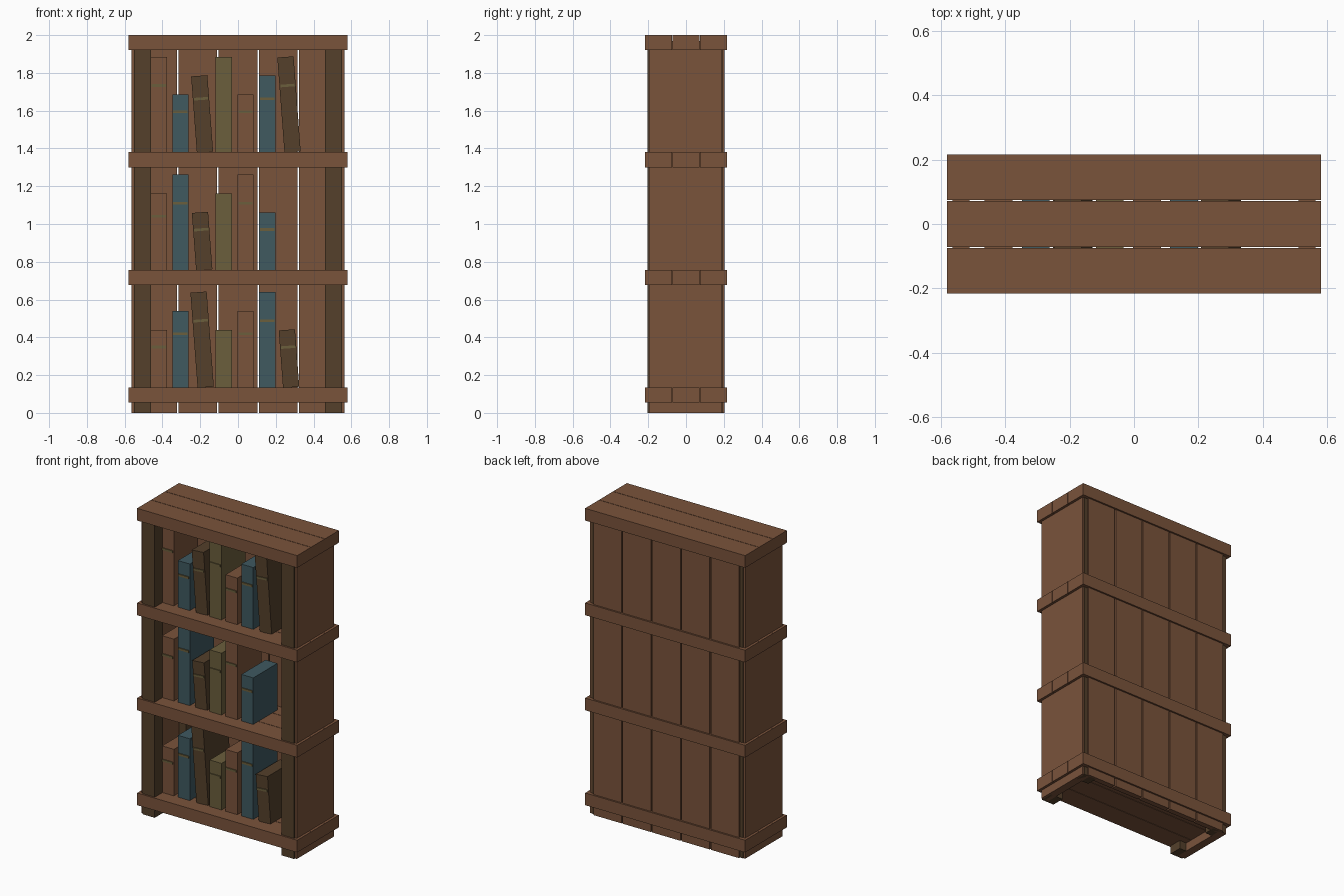
import bpy
from mathutils import Matrix, Vector

cube = bpy.data.objects.get("Cube")
if cube:
    bpy.data.objects.remove(cube, do_unlink=True)


def make_material(name, color):
    mat = bpy.data.materials.new(name)
    mat.use_nodes = True
    mat.diffuse_color = (*color, 1)
    mat.node_tree.nodes["Principled BSDF"].inputs["Base Color"].default_value = (*color, 1)
    return mat


wood = make_material("warm brown wood", (0.195, 0.087, 0.044))
dark = make_material("dark brown", (0.089, 0.051, 0.024))
blue = make_material("slate blue", (0.05, 0.10, 0.117))
olive = make_material("olive", (0.147, 0.112, 0.045))


def box(name, low, high, mat):
    """Axis-aligned box between two corners."""
    low, high = Vector(low), Vector(high)
    bpy.ops.mesh.primitive_cube_add(size=1, location=(low + high) / 2)
    obj = bpy.context.object
    obj.name = name
    obj.data.transform(Matrix.Diagonal((*(high - low), 1)))
    obj.data.materials.append(mat)
    return obj


# Shelves, each of three planks with narrow gaps
shelf_tops = [0.135, 0.757, 1.38, 2.0]
for top in shelf_tops:
    for y in (-0.145, 0, 0.145):
        box("shelf_plank", (-0.58, y - 0.071, top - 0.08), (0.58, y + 0.071, top), wood)

# Side panels and corner posts
for side, sign in (("left", 1), ("right", -1)):
    inner, outer = sorted((0.51 * sign, 0.563 * sign))
    box(side + "_panel", (inner, -0.195, 0), (outer, 0.19, 1.97), wood)
    inner, outer = sorted((0.46 * sign, 0.55 * sign))
    box(side + "_front_post", (inner, -0.205, 0), (outer, -0.12, 1.96), dark)
    box(side + "_back_post", (inner, 0.12, 0), (outer, 0.194, 1.96), dark)

# Back boards
for i in range(5):
    x = (i - 2) * 0.213
    box("back_board", (x - 0.102, 0.17, 0), (x + 0.102, 0.205, 1.96), wood)

# Books: heights and covers cycle, every fourth one leans
covers = [wood, blue, dark, olive]
heights = [0.305, 0.405, 0.505]
for row, base in enumerate(shelf_tops[:3]):
    for i in range(6 if row == 1 else 7):
        x = -0.42 + 0.115 * i
        h = heights[(i + row) % 3]
        book = box("book", (x - 0.043, -0.125, base), (x + 0.043, 0.125, base + h), covers[i % 4])
        z = base + 0.7 * h
        band = box("book_band", (x - 0.038, -0.131, z - 0.007), (x + 0.038, -0.124, z + 0.007), olive)
        if i % 4 == 2:
            pivot = Matrix.Translation((x, 0, base + h / 2))
            lean = pivot @ Matrix.Rotation(-0.075, 4, "Y") @ pivot.inverted()
            for part in (book, band):
                part.matrix_world = lean @ Matrix.Translation(part.location)
